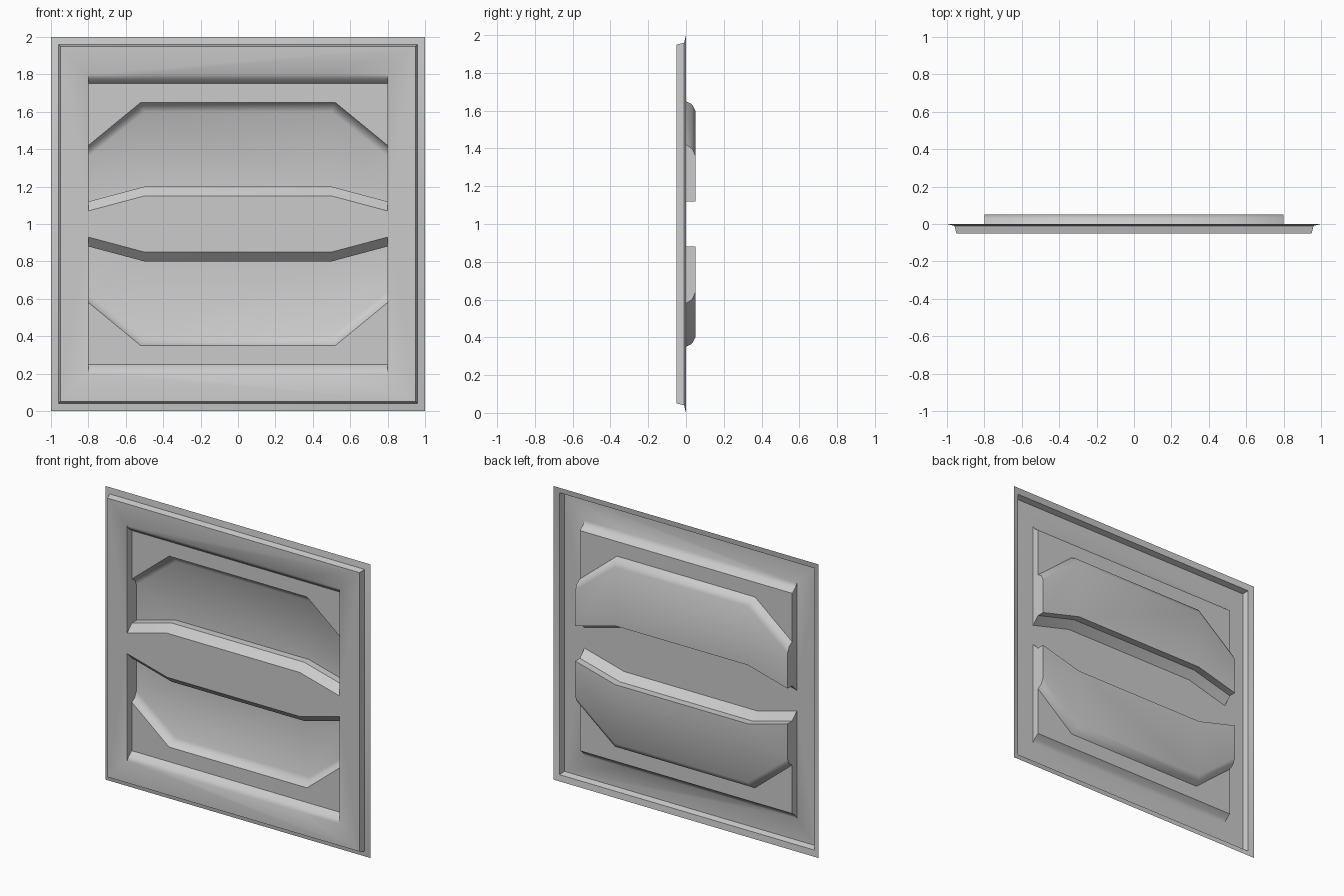
import bpy, bmesh, math

if "Cube" in bpy.data.objects:
    bpy.data.objects.remove(bpy.data.objects["Cube"])

# Upper half of a pressed sheet panel, heights measured from the mid line; mirrored downwards.
bm = bmesh.new()


def face(pts):
    bm.faces.new([bm.verts.new(p) for p in pts])


def strip(a, b):
    for i in range(len(a) - 1):
        face([a[i], a[i + 1], b[i + 1], b[i]])


def row(y, z_mid, z_end, x_mid=0.5):
    return [(-0.8, y, z_end), (-x_mid, y, z_mid), (x_mid, y, z_mid), (0.8, y, z_end)]


def hoop(s, y):
    return [(-s, y, 0), (-s, y, s), (s, y, s), (s, y, 0)]


# outer rim and raised border step
rim = [hoop(1.0, 0), hoop(0.96, -0.01), hoop(0.95, -0.05)]
for a, b in zip(rim, rim[1:]):
    strip(a, b)

# recess cross-section, from the top lip down to the centre bar
rows = [row(-0.05, 0.80, 0.80), row(-0.034, 0.775, 0.775), row(0, 0.75, 0.75),
        row(0, 0.65, 0.42, 0.52), row(0.032, 0.633, 0.40, 0.513), row(0.05, 0.60, 0.36),
        row(0.05, 0.20, 0.12), row(0, 0.20, 0.12), row(-0.05, 0.15, 0.07),
        row(-0.05, 0, 0)]
for a, b in zip(rows, rows[1:]):
    strip(a, b)

# upright recess ends and the flat front border
for s, k in ((-1, 0), (1, 3)):
    face([r[k] for r in rows[:-1]])
    face([(s * 0.95, -0.05, 0), (s * 0.95, -0.05, 0.95), (s * 0.8, -0.05, 0.8),
          (s * 0.8, -0.05, 0.07), (s * 0.8, -0.05, 0)])
face([(-0.95, -0.05, 0.95), (0.95, -0.05, 0.95)] + rows[0][::-1])

bmesh.ops.remove_doubles(bm, verts=bm.verts, dist=0.0005)
bmesh.ops.recalc_face_normals(bm, faces=bm.faces)
if sum(f.normal.y * f.calc_area() for f in bm.faces) > 0:
    bmesh.ops.reverse_faces(bm, faces=bm.faces)

mesh = bpy.data.meshes.new("pressed_panel")
bm.to_mesh(mesh)
bm.free()
panel = bpy.data.objects.new("pressed_panel", mesh)
bpy.context.collection.objects.link(panel)
panel.location.z = 1.0
bpy.context.view_layer.objects.active = panel
panel.select_set(True)

# lower half
mirror = panel.modifiers.new("lower_half", "MIRROR")
mirror.use_axis = (False, False, True)
mirror.use_clip = True
bpy.ops.object.modifier_apply(modifier=mirror.name)
bpy.ops.object.shade_smooth_by_angle(angle=math.radians(35))
